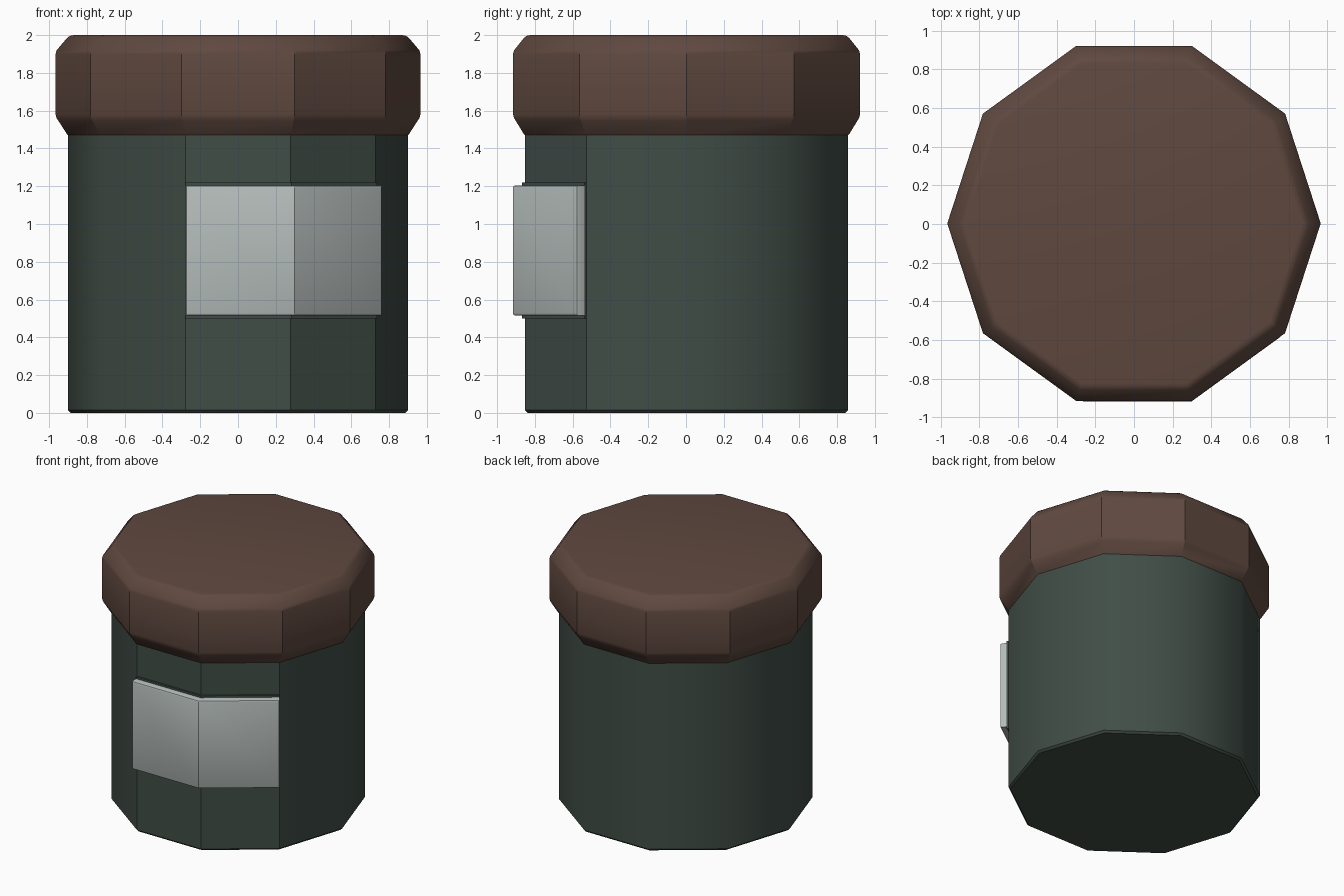
import bpy, bmesh
from math import cos, sin, pi, radians

cube = bpy.data.objects.get("Cube")
if cube:
    bpy.data.objects.remove(cube)

SIDES = 10
CENTRE_Y = 0.003


def material(name, rgb):
    m = bpy.data.materials.new(name)
    m.use_nodes = True
    m.diffuse_color = (*rgb, 1)
    m.node_tree.nodes["Principled BSDF"].inputs["Base Color"].default_value = (*rgb, 1)
    return m


def finish(name, bm, mat, angle, sharp=lambda e: False):
    """Smooth shading with edges kept sharp by angle or by a rule."""
    bmesh.ops.recalc_face_normals(bm, faces=bm.faces)
    for f in bm.faces:
        f.smooth = True
    for e in bm.edges:
        e.smooth = e.calc_face_angle(0) < radians(angle) and not sharp(e)
    mesh = bpy.data.meshes.new(name)
    bm.to_mesh(mesh)
    bm.free()
    mesh.materials.append(mat)
    ob = bpy.data.objects.new(name, mesh)
    ob.location.y = CENTRE_Y
    bpy.context.collection.objects.link(ob)
    return ob


def corner(i, r):
    a = 2 * pi * i / SIDES
    return r * cos(a), r * sin(a)


def turned(name, profile, mat, angle, sharp=lambda e: False):
    """Ten-sided solid from (radius, height) rings."""
    bm = bmesh.new()
    rings = [[bm.verts.new((*corner(i, r), z)) for i in range(SIDES)] for r, z in profile]
    for low, high in zip(rings, rings[1:]):
        for i in range(SIDES):
            j = (i + 1) % SIDES
            bm.faces.new((low[i], low[j], high[j], high[i]))
    bm.faces.new(rings[0][::-1])
    bm.faces.new(rings[-1])
    return finish(name, bm, mat, angle, sharp)


def wrap_panel(name, depth, z0, z1, bevel, mat):
    """Panel bent over the front facet and the one to its left."""
    inner_r, apothem = 0.9, cos(pi / SIDES)
    ids = (7, 8, 9)
    inner = [corner(i, inner_r - 0.01) for i in ids]
    bend = corner(8, inner_r + depth / apothem)
    x0, y0 = corner(7, inner_r)
    x2, y2 = corner(9, inner_r)
    nx, ny = sin(2 * pi / SIDES), -cos(2 * pi / SIDES)
    outer = [(x0, y0 - depth), bend, (x2 + nx * depth, y2 + ny * depth)]
    bm = bmesh.new()
    rows = [[bm.verts.new((*p, z)) for p in inner + outer[::-1]] for z in (z0, z1)]
    bm.faces.new(rows[0][::-1])
    bm.faces.new(rows[1])
    for i in range(6):
        j = (i + 1) % 6
        bm.faces.new((rows[0][i], rows[0][j], rows[1][j], rows[1][i]))
    if bevel:
        # round the rim of the outer faces, leaving the bend crisp
        front = {v for row in rows for v in row[3:]}
        bend_pair = {rows[0][4], rows[1][4]}
        rim = [e for e in bm.edges if set(e.verts) <= front and set(e.verts) != bend_pair]
        bmesh.ops.bevel(bm, geom=rim, offset=bevel, segments=2, profile=0.5, affect='EDGES')
    return finish(name, bm, mat, 30)


brown = material("dark brown", (0.115, 0.066, 0.050))
green = material("dark green", (0.052, 0.074, 0.062))
grey = material("pale grey", (0.456, 0.503, 0.490))


# Facets around the label have crisp upright edges, the rest blend
def front_upright(e):
    a, b = (v.co for v in e.verts)
    return abs(a.z - b.z) > 0.1 and a.y < -0.4 and a.x > -0.4


turned("jar_body", [(0.885, 0), (0.9, 0.015), (0.9, 1.5)], green, 40, front_upright)

turned("lid", [(0.895, 1.465), (0.905, 1.475), (0.95, 1.545), (0.96, 1.56), (0.966, 1.58),
               (0.966, 1.9), (0.96, 1.92), (0.905, 1.985), (0.89, 1.996), (0.87, 2.0)], brown, 30)

wrap_panel("label_border", 0.014, 0.5, 1.22, 0, green)
wrap_panel("label", 0.064, 0.515, 1.205, 0.014, grey)
